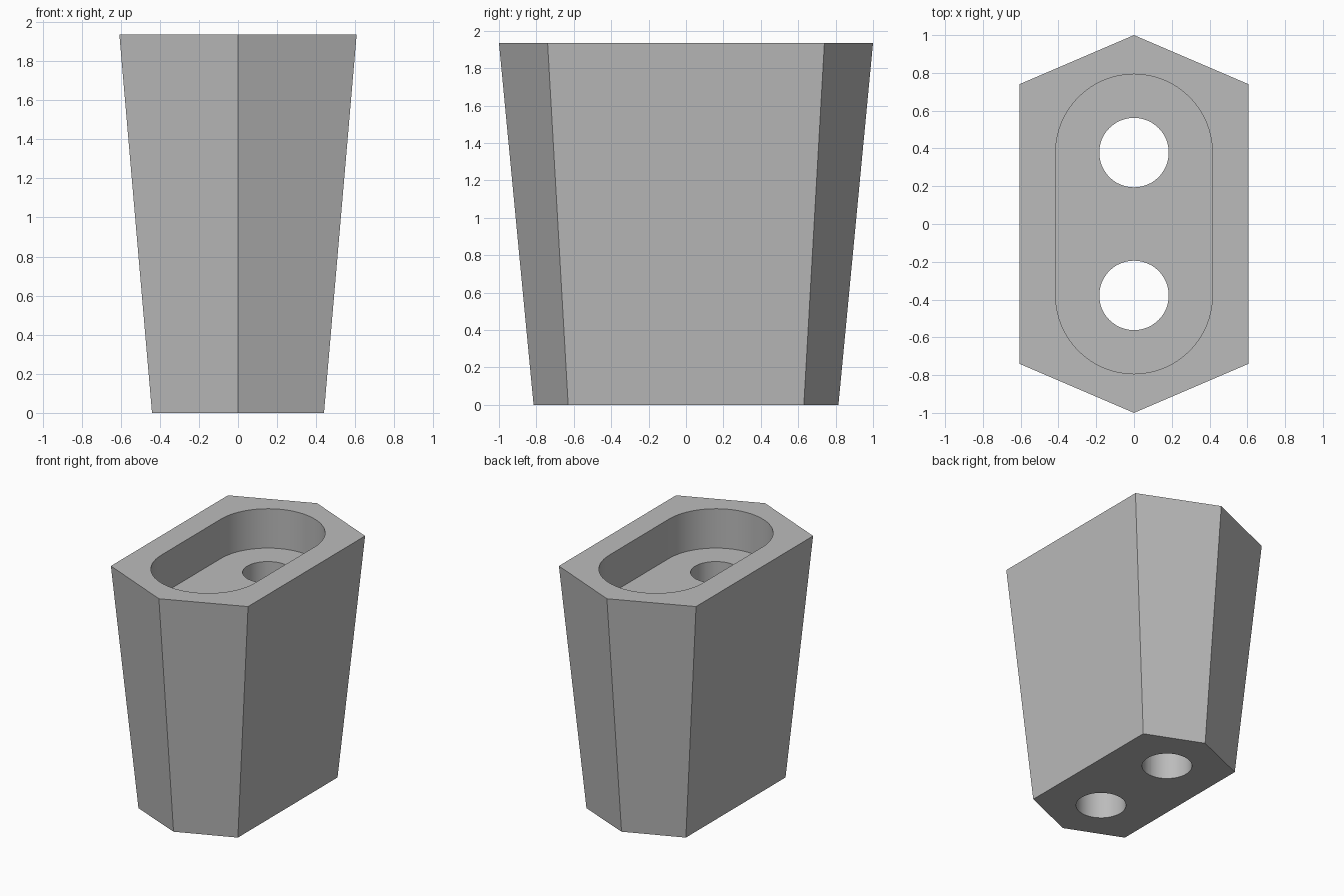
import bpy, bmesh
from math import pi, cos, sin, radians

cube = bpy.data.objects.get("Cube")
if cube:
    bpy.data.objects.remove(cube, do_unlink=True)

HEIGHT = 1.935
POCKET_FLOOR = 1.62
CENTRE_Y = 0.378   # shared by the holes and the pocket ends

grey = bpy.data.materials.new("plain grey")
grey.use_nodes = True
colour = (0.5, 0.5, 0.5, 1)
grey.diffuse_color = colour
grey.node_tree.nodes["Principled BSDF"].inputs["Base Color"].default_value = colour


def loft(name, bottom, top, z0, z1):
    """Solid between two outlines with the same number of points."""
    bm = bmesh.new()
    low = [bm.verts.new((x, y, z0)) for x, y in bottom]
    high = [bm.verts.new((x, y, z1)) for x, y in top]
    bm.faces.new(low[::-1])
    bm.faces.new(high)
    for i in range(len(low)):
        j = (i + 1) % len(low)
        bm.faces.new((low[i], low[j], high[j], high[i]))
    mesh = bpy.data.meshes.new(name)
    bm.to_mesh(mesh)
    bm.free()
    mesh.materials.append(grey)
    obj = bpy.data.objects.new(name, mesh)
    bpy.context.collection.objects.link(obj)
    return obj


def hexagon(half_width, shoulder, tip):
    return [(half_width, -shoulder), (half_width, shoulder), (0, tip),
            (-half_width, shoulder), (-half_width, -shoulder), (0, -tip)]


def arc(radius, y, start, sweep, steps):
    return [(radius * cos(start + sweep * i / steps),
             y + radius * sin(start + sweep * i / steps)) for i in range(steps + 1)]


# Tapered six-sided body
body = loft("tapered_body", hexagon(0.44, 0.63, 0.815),
            hexagon(0.607, 0.74, 1.0), 0, HEIGHT)

# Rounded pocket in the top
slot = arc(0.415, CENTRE_Y, 0, pi, 32) + arc(0.415, -CENTRE_Y, pi, pi, 32)
cutters = [loft("pocket_cutter", slot, slot, POCKET_FLOOR, HEIGHT + 0.2)]

# Two holes from the pocket floor through the base
for side in (-1, 1):
    circle = arc(0.184, side * CENTRE_Y, 0, 2 * pi, 48)[:-1]
    cutters.append(loft("hole_cutter", circle, circle, -0.2, POCKET_FLOOR + 0.1))

bpy.ops.object.select_all(action="DESELECT")
bpy.context.view_layer.objects.active = body
body.select_set(True)
for cutter in cutters:
    cutter.hide_render = True
    cut = body.modifiers.new(cutter.name, "BOOLEAN")
    cut.operation = "DIFFERENCE"
    cut.solver = "EXACT"
    cut.object = cutter
    bpy.ops.object.modifier_apply(modifier=cut.name)
    bpy.data.objects.remove(cutter, do_unlink=True)

bpy.ops.object.shade_smooth_by_angle(angle=radians(20))
